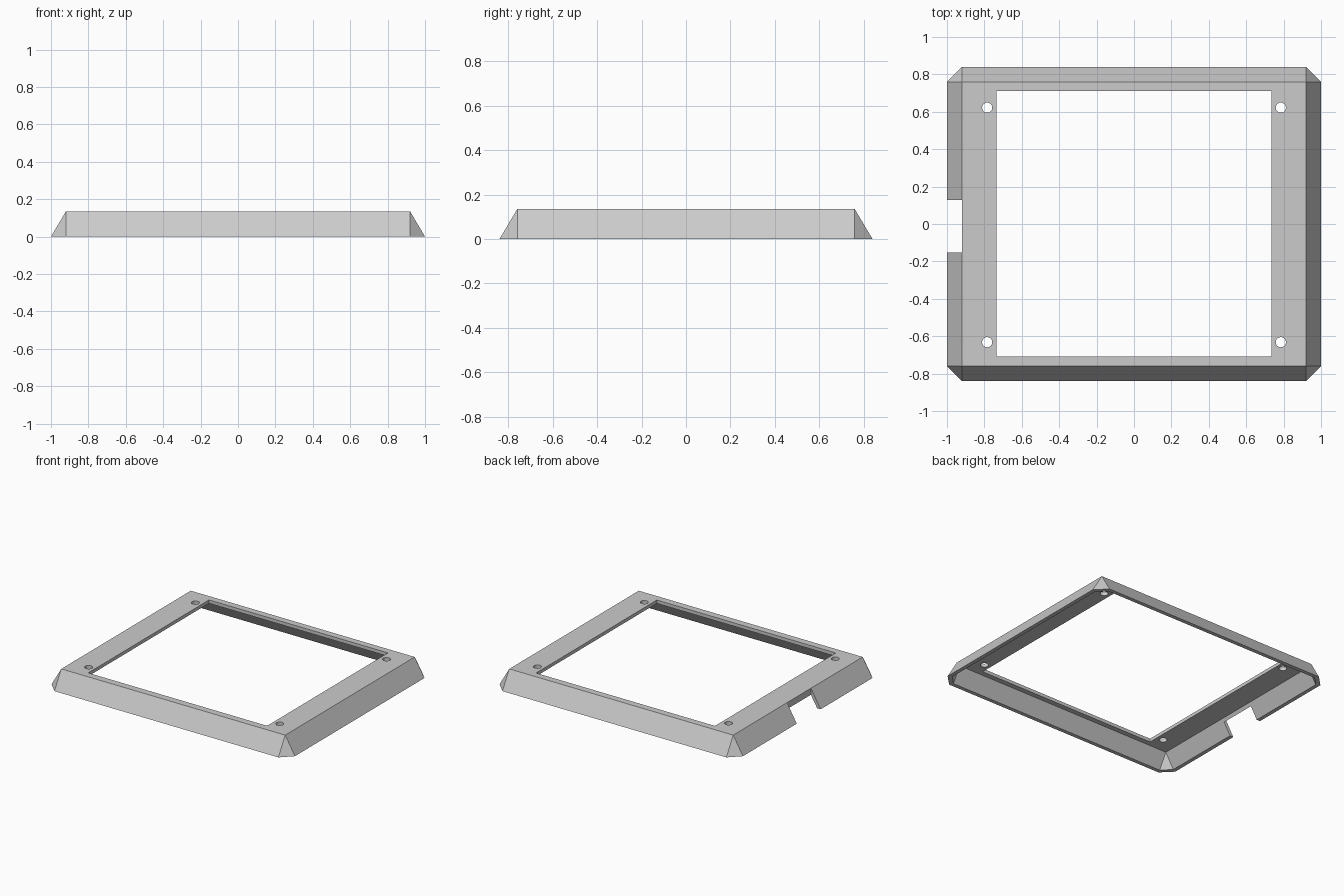
import bpy, bmesh, math
from mathutils import Matrix

cube = bpy.data.objects.get("Cube")
if cube:
    bpy.data.objects.remove(cube, do_unlink=True)

HEIGHT = 0.135
SLOPE = 0.08 / HEIGHT      # outward flare of the skirt per unit of drop
PLATE = 0.025              # top plate thickness
TOP_X, TOP_Y = 0.92, 0.76  # half size of the top plate
SIGNS = [(sx, sy) for sx in (-1, 1) for sy in (-1, 1)]

grey = bpy.data.materials.new("light grey")
grey.use_nodes = True
grey.diffuse_color = (0.6, 0.6, 0.6, 1)
grey.node_tree.nodes["Principled BSDF"].inputs["Base Color"].default_value = (0.6, 0.6, 0.6, 1)


def finish(bm, name):
    bmesh.ops.recalc_face_normals(bm, faces=bm.faces)
    mesh = bpy.data.meshes.new(name)
    bm.to_mesh(mesh)
    bm.free()
    mesh.materials.append(grey)
    obj = bpy.data.objects.new(name, mesh)
    bpy.context.collection.objects.link(obj)
    return obj


def flared_block(name, hx, hy, top, bottom):
    """Rectangle on top, flared sides, corners cut off by triangles."""
    out = (top - bottom) * SLOPE
    bm = bmesh.new()
    for sx, sy in SIGNS:
        for x, y, z in ((hx, hy, top), (hx + out, hy, bottom), (hx, hy + out, bottom)):
            bm.verts.new((sx * x, sy * y, z))
    bmesh.ops.convex_hull(bm, input=bm.verts)
    bmesh.ops.dissolve_limit(bm, angle_limit=0.01, verts=bm.verts, edges=bm.edges)
    return finish(bm, name)


def box(name, x0, x1, y0, y1, z0, z1):
    bm = bmesh.new()
    place = Matrix.Translation(((x0 + x1) / 2, (y0 + y1) / 2, (z0 + z1) / 2))
    size = Matrix.Diagonal((x1 - x0, y1 - y0, z1 - z0, 1))
    bmesh.ops.create_cube(bm, size=1, matrix=place @ size)
    return finish(bm, name)


def cut(target, cutter):
    cutter.hide_render = True
    mod = target.modifiers.new("cut", "BOOLEAN")
    mod.operation = "DIFFERENCE"
    mod.solver = "EXACT"
    mod.object = cutter
    bpy.context.view_layer.objects.active = target
    bpy.ops.object.modifier_apply(modifier=mod.name)
    bpy.data.objects.remove(cutter, do_unlink=True)


# Flared shell, hollow from below
frame = flared_block("bezel_frame", TOP_X, TOP_Y, HEIGHT, 0)
inset = 0.014
cut(frame, flared_block("hollow_cutter", TOP_X - inset, TOP_Y - inset, HEIGHT - PLATE, -0.02))

# Rectangular window in the top plate
cut(frame, box("window_cutter", -0.735, 0.735, -0.708, 0.71, 0.05, 0.2))

# Cable notch through the skirt on the right-hand side
cut(frame, box("notch_cutter", -1.1, -TOP_X, -0.152, 0.128, -0.1, 0.2))

# Screw holes at the corners
for sx, sy in SIGNS:
    bm = bmesh.new()
    bmesh.ops.create_cone(bm, cap_ends=True, segments=32, radius1=0.027, radius2=0.027, depth=0.2,
                          matrix=Matrix.Translation((sx * 0.785, sy * 0.627 - 0.005, HEIGHT)))
    cut(frame, finish(bm, "hole_cutter"))

# Smooth hole walls, sharp everywhere else
bpy.ops.object.select_all(action="DESELECT")
frame.select_set(True)
bpy.context.view_layer.objects.active = frame
bpy.ops.object.shade_smooth_by_angle(angle=math.radians(25))
